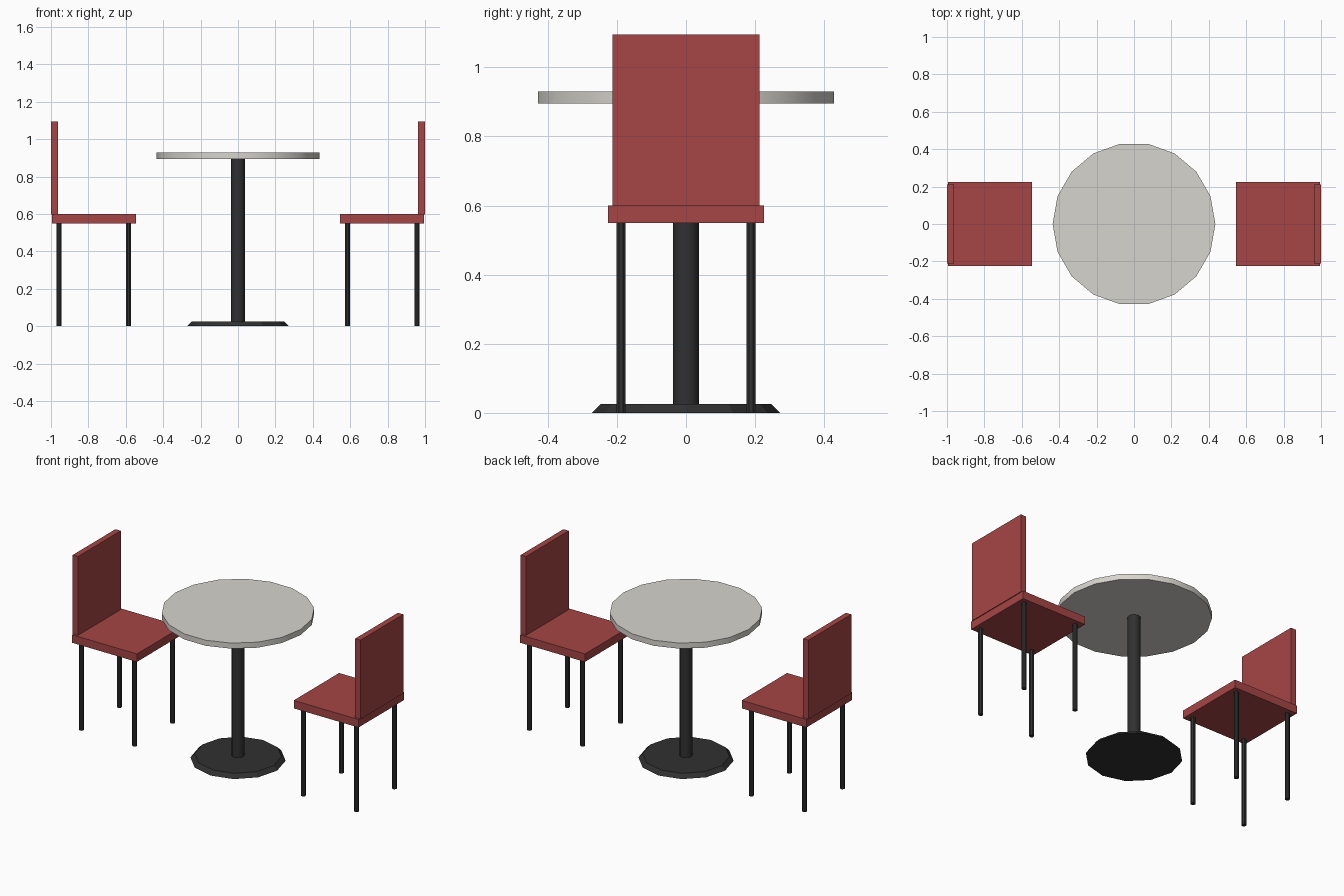
import bpy
from math import radians

if "Cube" in bpy.data.objects:
    bpy.data.objects.remove(bpy.data.objects["Cube"])


def material(name, rgb):
    m = bpy.data.materials.new(name)
    m.diffuse_color = (*rgb, 1)
    m.use_nodes = True
    m.node_tree.nodes["Principled BSDF"].inputs["Base Color"].default_value = m.diffuse_color
    return m


RED = material("red_upholstery", (0.38, 0.06, 0.06))
BLACK = material("black_metal", (0.03, 0.03, 0.03))
STONE = material("pale_stone", (0.68, 0.66, 0.61))


def box(name, x, y, z, mat):
    """Box from (min, max) ranges."""
    spans = (x, y, z)
    bpy.ops.mesh.primitive_cube_add(size=1, location=[(a + b) / 2 for a, b in spans])
    o = bpy.context.object
    o.name = name
    o.scale = [b - a for a, b in spans]
    bpy.ops.object.transform_apply(location=False, rotation=False, scale=True)
    o.data.materials.append(mat)


def disc(name, x, y, z0, z1, r0, r1, sides, mat, turn=0, smooth=True):
    """Upright cylinder or cone section with a vertex on the x axis."""
    bpy.ops.mesh.primitive_cone_add(vertices=sides, radius1=r0, radius2=r1, depth=z1 - z0,
                                    location=(x, y, (z0 + z1) / 2),
                                    rotation=(0, 0, radians(90 + turn)))
    o = bpy.context.object
    o.name = name
    o.data.materials.append(mat)
    if smooth:
        bpy.ops.object.shade_smooth_by_angle(angle=radians(35))


# Table
disc("table_top", 0, 0, 0.895, 0.93, 0.435, 0.435, 18, STONE)
disc("table_pole", 0, 0, 0.02, 0.897, 0.037, 0.037, 12, BLACK)
disc("table_base", 0, 0, 0, 0.025, 0.272, 0.248, 12, BLACK, smooth=False)

# Two chairs facing each other across the table
for side, s in (("left", -1), ("right", 1)):
    box(f"{side}_seat", sorted((s * 0.545, s * 0.995)), (-0.225, 0.225), (0.55, 0.60), RED)
    box(f"{side}_backrest", sorted((s * 0.963, s * 1.0)), (-0.212, 0.212), (0.598, 1.095), RED)
    for end, x in (("inner", 0.586), ("outer", 0.956)):
        for row, y in (("front", -0.188), ("back", 0.188)):
            disc(f"{side}_{end}_{row}_leg", s * x, y, 0, 0.552, 0.0145, 0.0145, 8, BLACK,
                 turn=22.5, smooth=False)
